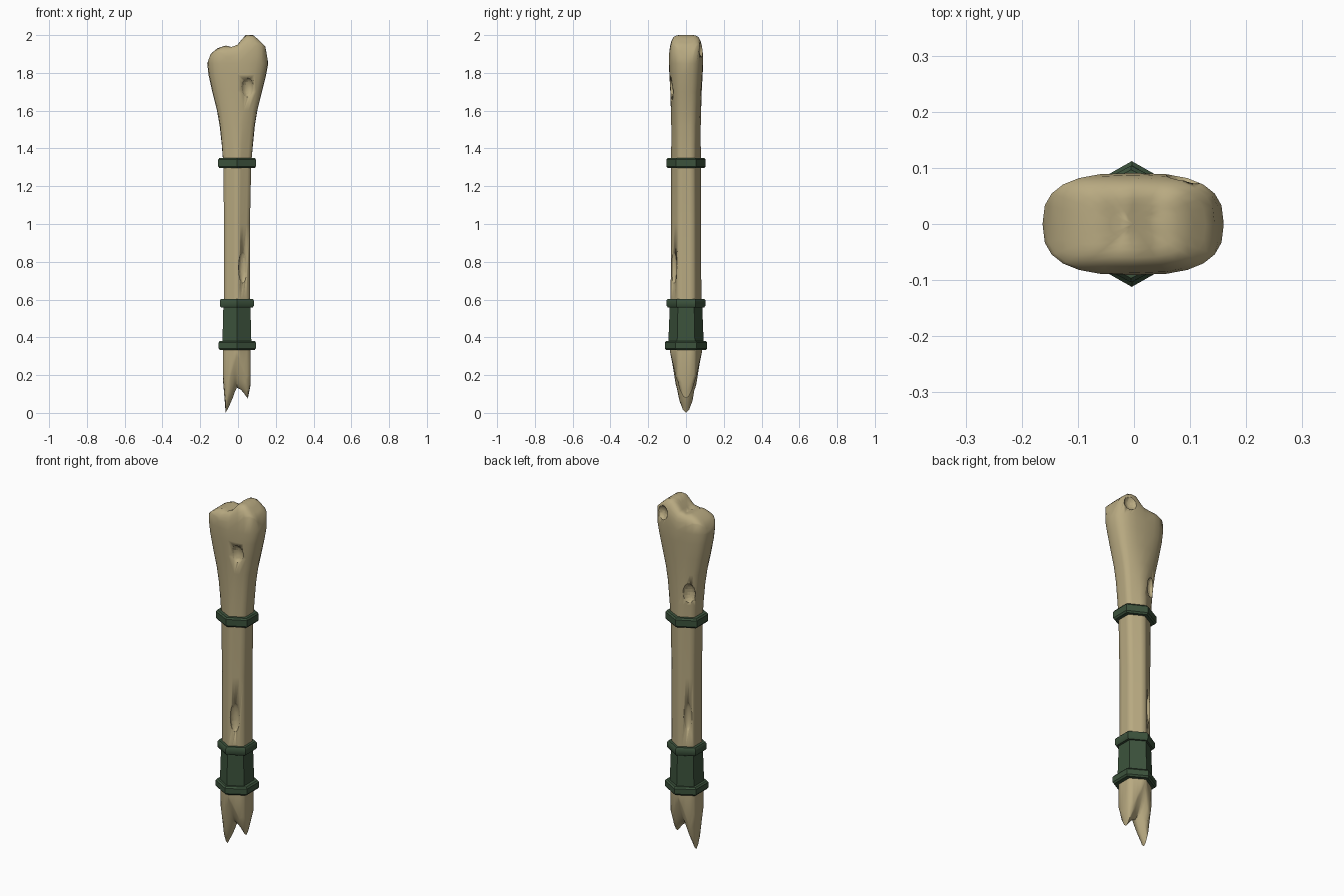
import bpy, bmesh
from math import sin, cos, radians, pi

if "Cube" in bpy.data.objects:
    bpy.data.objects.remove(bpy.data.objects["Cube"])

SIDES = 24


def material(name, rgb):
    m = bpy.data.materials.new(name)
    m.diffuse_color = (*rgb, 1)
    m.use_nodes = True
    m.node_tree.nodes["Principled BSDF"].inputs["Base Color"].default_value = m.diffuse_color
    return m


BONE = material("bone_tan", (0.48, 0.40, 0.22))
GREEN = material("wrap_green", (0.045, 0.085, 0.045))


def unit_section(t):
    """Unit outline: hexagon with corners on y (t=0) to a rounded box (t=1)."""
    pts = []
    for i in range(SIDES):
        a = 2 * pi * i / SIDES
        d = (a + pi / 6) % (pi / 3) - pi / 6
        hx, hy = cos(a) / cos(d), sin(a) * cos(pi / 6) / cos(d)
        p = 2 / 2.7
        sx = abs(cos(a)) ** p * (1 if cos(a) >= 0 else -1)
        sy = abs(sin(a)) ** p * (1 if sin(a) >= 0 else -1)
        pts.append((hx + (sx - hx) * t, hy + (sy - hy) * t))
    return pts


def interp(table, x):
    if x <= table[0][0]:
        return table[0][1]
    for (xa, za), (xb, zb) in zip(table, table[1:]):
        if x <= xb:
            return za + (zb - za) * (x - xa) / (xb - xa)
    return table[-1][1]


def loft(name, loops, mat, angle, ends=None):
    bm = bmesh.new()
    rows = [[bm.verts.new(p) for p in loop] for loop in loops]
    n = len(rows[0])
    for a, b in zip(rows, rows[1:]):
        for i in range(n):
            j = (i + 1) % n
            bm.faces.new((a[i], a[j], b[j], b[i]))
    for row, end in zip((rows[0], rows[-1]), ends or ()):
        c = bm.verts.new(end)
        for i in range(n):
            bm.faces.new((row[i], row[(i + 1) % n], c))
    bmesh.ops.remove_doubles(bm, verts=bm.verts, dist=0.0002)
    bmesh.ops.recalc_face_normals(bm, faces=bm.faces)
    me = bpy.data.meshes.new(name)
    bm.to_mesh(me)
    bm.free()
    ob = bpy.data.objects.new(name, me)
    bpy.context.collection.objects.link(ob)
    me.materials.append(mat)
    smooth(ob, angle)
    return ob


def smooth(ob, angle):
    bpy.ops.object.select_all(action='DESELECT')
    bpy.context.view_layer.objects.active = ob
    ob.select_set(True)
    bpy.ops.object.shade_smooth_by_angle(angle=radians(angle))


# Bone body: z, left x, right x, half depth, roundness
SECTIONS = [
    (0.33, -0.080, 0.067, 0.086, 0), (0.60, -0.074, 0.063, 0.081, 0),
    (1.00, -0.074, 0.063, 0.080, 0), (1.32, -0.078, 0.070, 0.079, 0),
    (1.42, -0.086, 0.079, 0.078, 0.2), (1.52, -0.097, 0.089, 0.078, 0.4),
    (1.60, -0.111, 0.102, 0.080, 0.6), (1.70, -0.136, 0.127, 0.083, 0.8),
    (1.79, -0.156, 0.149, 0.088, 1), (1.85, -0.163, 0.160, 0.091, 1)]
# Heights across x: knuckles on top, splintered prongs below
TOP = [(-0.163, 1.85), (-0.145, 1.90), (-0.11, 1.93), (-0.065, 1.945),
       (-0.015, 1.932), (0.01, 1.965), (0.04, 2.0), (0.08, 2.0),
       (0.11, 1.975), (0.145, 1.94), (0.16, 1.85)]
BOTTOM = [(-0.08, 0.18), (-0.0653, 0.0), (-0.035, 0.06), (-0.008, 0.135),
          (0.02, 0.12), (0.052, 0.075), (0.067, 0.15)]


def cap(section, table, scales, weight):
    z0, xa, xb, b, t = section
    cx, hw = (xa + xb) / 2, (xb - xa) / 2
    rings = []
    for s in scales:
        ring = []
        for u, v in unit_section(t):
            x = cx + hw * u * s
            ring.append((x, b * v * s,
                         z0 + (interp(table, x) - z0) * weight(min(1, abs(v * s)))))
        rings.append(ring)
    return rings, (cx, 0, interp(table, cx))


low, low_end = cap(SECTIONS[0], BOTTOM, (1, 0.9, 0.8, 0.65, 0.5, 0.3, 0.15),
                   lambda v: 1 - v ** 1.8)
high, high_end = cap(SECTIONS[-1], TOP, (1, 0.96, 0.9, 0.8, 0.66, 0.5, 0.38, 0.26, 0.15, 0.07),
                     lambda v: max(0, 1 - v ** 6) ** 0.5)
body = [[((xa + xb) / 2 + (xb - xa) / 2 * u, b * v, z) for u, v in unit_section(t)]
        for z, xa, xb, b, t in SECTIONS]
bone = loft("bone", low[::-1] + body + high, BONE, 62, (low_end, high_end))

# Worn pits: position, radii (across, deep, tall), turn about z
PITS = [((0.052, -0.085, 1.72), (0.034, 0.03, 0.052), 20),
        ((0.027, -0.066, 0.77), (0.026, 0.022, 0.085), 30),
        ((-0.062, 0.066, 1.49), (0.036, 0.028, 0.058), 45),
        ((-0.052, 0.058, 0.78), (0.022, 0.022, 0.082), 45),
        ((0.092, 0.090, 1.925), (0.038, 0.03, 0.042), -25)]
for loc, size, turn in PITS:
    bpy.ops.mesh.primitive_uv_sphere_add(segments=16, ring_count=10, location=loc,
                                         rotation=(0, 0, radians(turn)))
    cutter = bpy.context.object
    cutter.scale = size
    cutter.hide_render = True
    cutter.data.materials.append(BONE)
    bpy.ops.object.shade_smooth()
    bpy.context.view_layer.objects.active = bone
    mod = bone.modifiers.new("pit", 'BOOLEAN')
    mod.operation, mod.solver, mod.object = 'DIFFERENCE', 'EXACT', cutter
    bpy.ops.object.modifier_move_to_index(modifier=mod.name, index=0)
    bpy.ops.object.modifier_apply(modifier=mod.name)
    bpy.data.objects.remove(cutter)


# Green hexagonal sleeve and bands: rows of (half width, half depth, z)
def hex_wrap(name, cx, rows):
    return loft(name, [[(cx + w * u, d * v, z) for u, v in unit_section(0)[2::4]]
                       for w, d, z in rows], GREEN, 35)


def band(name, cx, w, d, z0, z1):
    e = 0.009
    shape = [(0.72, z0), (0.93, z0), (1, z0 + e), (1, z1 - e), (0.93, z1), (0.72, z1)]
    hex_wrap(name, cx, [(w * s, d * s, z) for s, z in shape])


hex_wrap("grip_sleeve", -0.006, [(0.077, 0.094, 0.36), (0.071, 0.085, 0.585)])
band("lower_band", -0.004, 0.099, 0.112, 0.333, 0.381)
band("middle_band", -0.006, 0.090, 0.103, 0.558, 0.604)
band("upper_band", -0.005, 0.100, 0.104, 1.296, 1.350)
